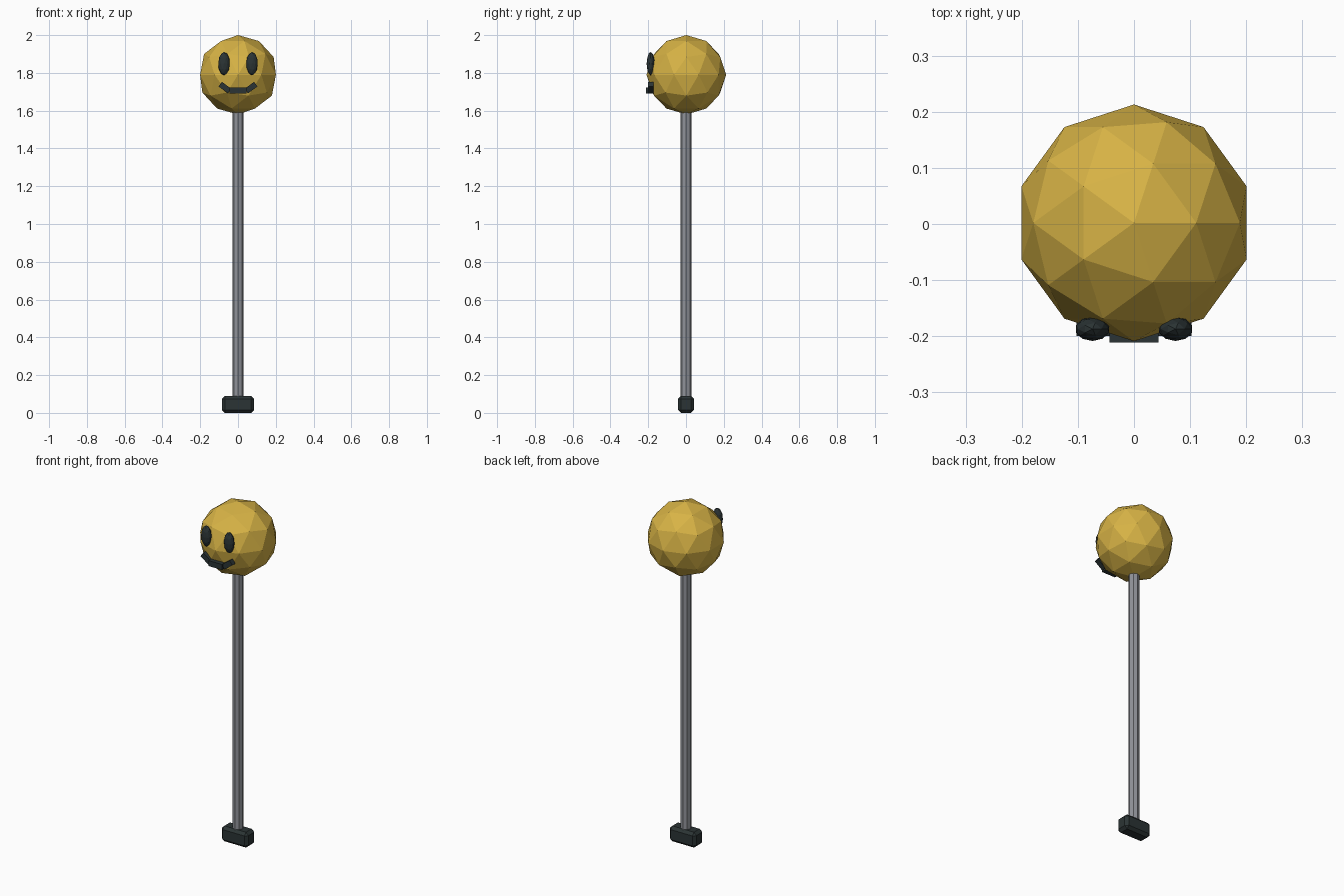
import bpy, math
from mathutils import Vector

cube = bpy.data.objects.get("Cube")
if cube:
    bpy.data.objects.remove(cube, do_unlink=True)


def material(name, rgb):
    m = bpy.data.materials.new(name)
    m.use_nodes = True
    m.diffuse_color = (*rgb, 1)
    m.node_tree.nodes["Principled BSDF"].inputs["Base Color"].default_value = (*rgb, 1)
    return m


YELLOW = material("golden yellow", (0.68, 0.45, 0.06))
GREY = material("steel grey", (0.28, 0.29, 0.32))
DARK = material("dark slate", (0.024, 0.034, 0.035))


def finish(name, mat, scale=(1, 1, 1)):
    ob = bpy.context.object
    ob.name = ob.data.name = name
    ob.scale = scale
    ob.data.materials.append(mat)
    return ob


def ball(name, loc, scale, mat):
    bpy.ops.mesh.primitive_ico_sphere_add(subdivisions=2, radius=1, location=loc)
    return finish(name, mat, scale)


def box(name, loc, size, mat, tilt=0):
    bpy.ops.mesh.primitive_cube_add(size=1, location=loc, rotation=(0, tilt, 0))
    return finish(name, mat, size)


# Foot block with chamfered edges
foot = box("foot", (0, 0, 0.045), (0.172, 0.084, 0.09), DARK)
bpy.ops.object.transform_apply(location=False, rotation=False, scale=True)
bevel = foot.modifiers.new("chamfer", "BEVEL")
bevel.width = 0.016
bevel.segments = 1

# Pole from the foot into the head
bpy.ops.mesh.primitive_cylinder_add(vertices=8, radius=0.03, depth=1.56, location=(0, 0, 0.84))
finish("pole", GREY)

# Faceted head
ball("head", (0, 0.002, 1.79), (0.211, 0.211, 0.21), YELLOW)

# Eyes and mouth
box("mouth_middle", (0, -0.19, 1.706), (0.088, 0.042, 0.032), DARK)
for side, s in (("left", 1), ("right", -1)):
    ball(side + "_eye", (s * 0.074, -0.187, 1.849), (0.031, 0.0215, 0.062), DARK)
    box(side + "_mouth_corner", (s * 0.069, -0.186, 1.722), (0.062, 0.028, 0.03),
        DARK, -s * math.radians(36))
